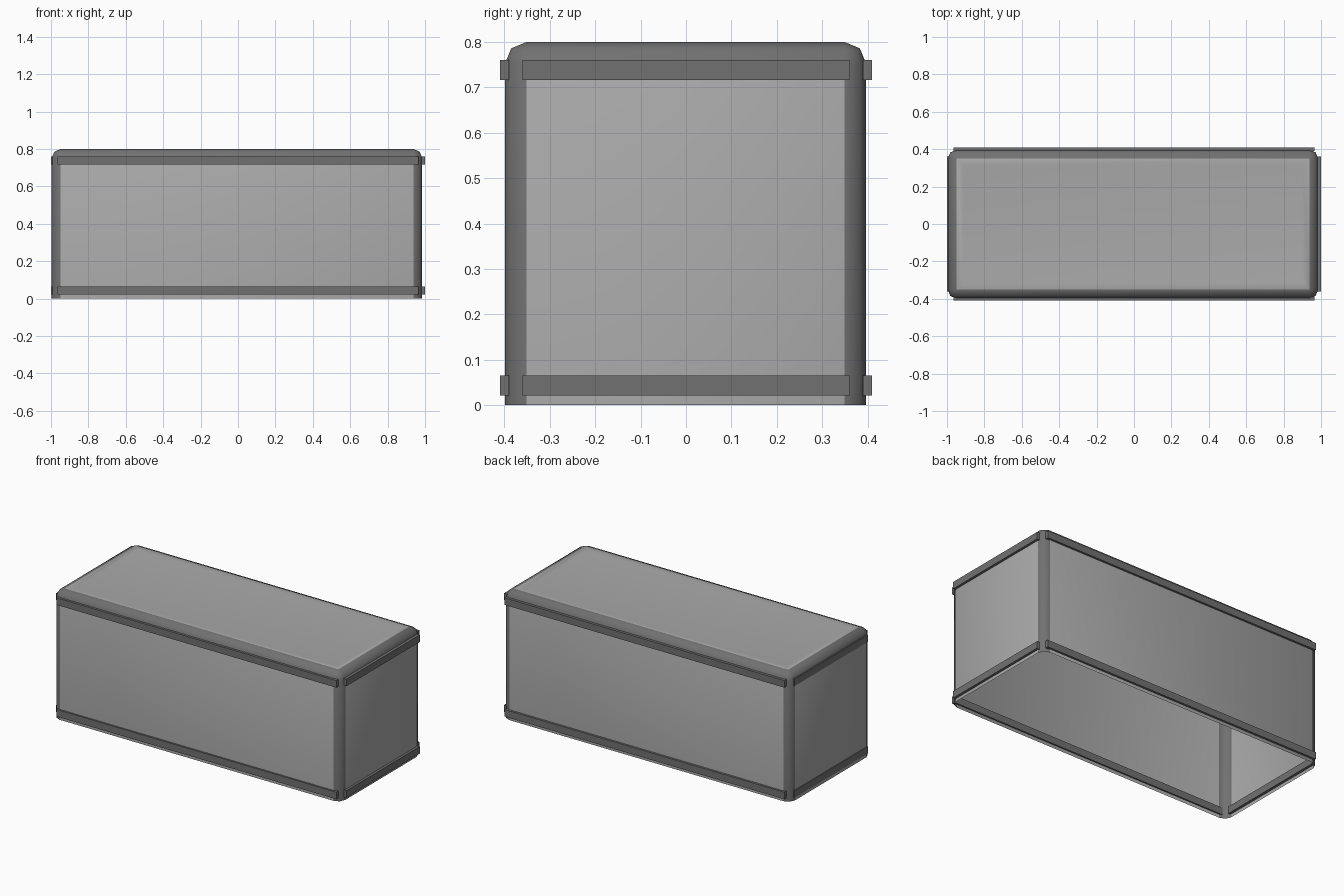
import bpy, bmesh
from mathutils import Matrix, Vector

if "Cube" in bpy.data.objects:
    bpy.data.objects.remove(bpy.data.objects["Cube"])


def material(name, v):
    m = bpy.data.materials.new(name)
    m.diffuse_color = (v, v, v, 1)
    m.use_nodes = True
    m.node_tree.nodes["Principled BSDF"].inputs["Base Color"].default_value = m.diffuse_color
    return m


PANEL = material("light grey panel", 0.40)
TRIM = material("dark grey trim", 0.165)


def add_object(name, bm, mats):
    mesh = bpy.data.meshes.new(name)
    bm.to_mesh(mesh)
    bm.free()
    for m in mats:
        mesh.materials.append(m)
    ob = bpy.data.objects.new(name, mesh)
    bpy.context.collection.objects.link(ob)
    return ob


def box(lo, hi):
    lo, hi = Vector(lo), Vector(hi)
    bm = bmesh.new()
    bmesh.ops.create_cube(bm, size=1, matrix=Matrix.Translation((lo + hi) / 2)
                          @ Matrix.Diagonal((*(hi - lo), 1)))
    return bm


# Container shell: open underneath, rounded upright and top edges
bm = box((-0.996, -0.399, 0), (0.985, 0.397, 0.8))
edges = [e for e in bm.edges if max(v.co.z for v in e.verts) > 0.4]
bmesh.ops.bevel(bm, geom=edges, offset=0.048, offset_type='OFFSET',
                segments=2, profile=0.5, affect='EDGES', clamp_overlap=True)
bottom = [f for f in bm.faces if f.normal.z < -0.9]
bmesh.ops.delete(bm, geom=bottom, context='FACES')

# Edge faces are trim coloured, flat faces are panel coloured
bm.normal_update()
for f in bm.faces:
    f.material_index = 0 if max(abs(c) for c in f.normal) > 0.99 else 1
    f.smooth = True

# Shallow recess in the lid
lid = [f for f in bm.faces if f.normal.z > 0.99]
bmesh.ops.inset_region(bm, faces=lid, thickness=0.05, depth=-0.004)
for f in bm.faces:
    f.smooth = True
add_object("container_shell", bm, [PANEL, TRIM])

# Rails: upper and lower strip on each of the four walls
for level, z in (("lower", 0.021), ("upper", 0.716)):
    for side, s in (("front", -1), ("back", 1)):
        y = s * 0.4
        add_object(f"{level}_{side}_rail",
                   box((-0.964, y - 0.01, z), (0.964, y + 0.01, z + 0.044)), [TRIM])
    for side, s in (("left", -1), ("right", 1)):
        x = s * 0.99
        add_object(f"{level}_{side}_rail",
                   box((x - 0.01, -0.36, z), (x + 0.01, 0.36, z + 0.044)), [TRIM])
